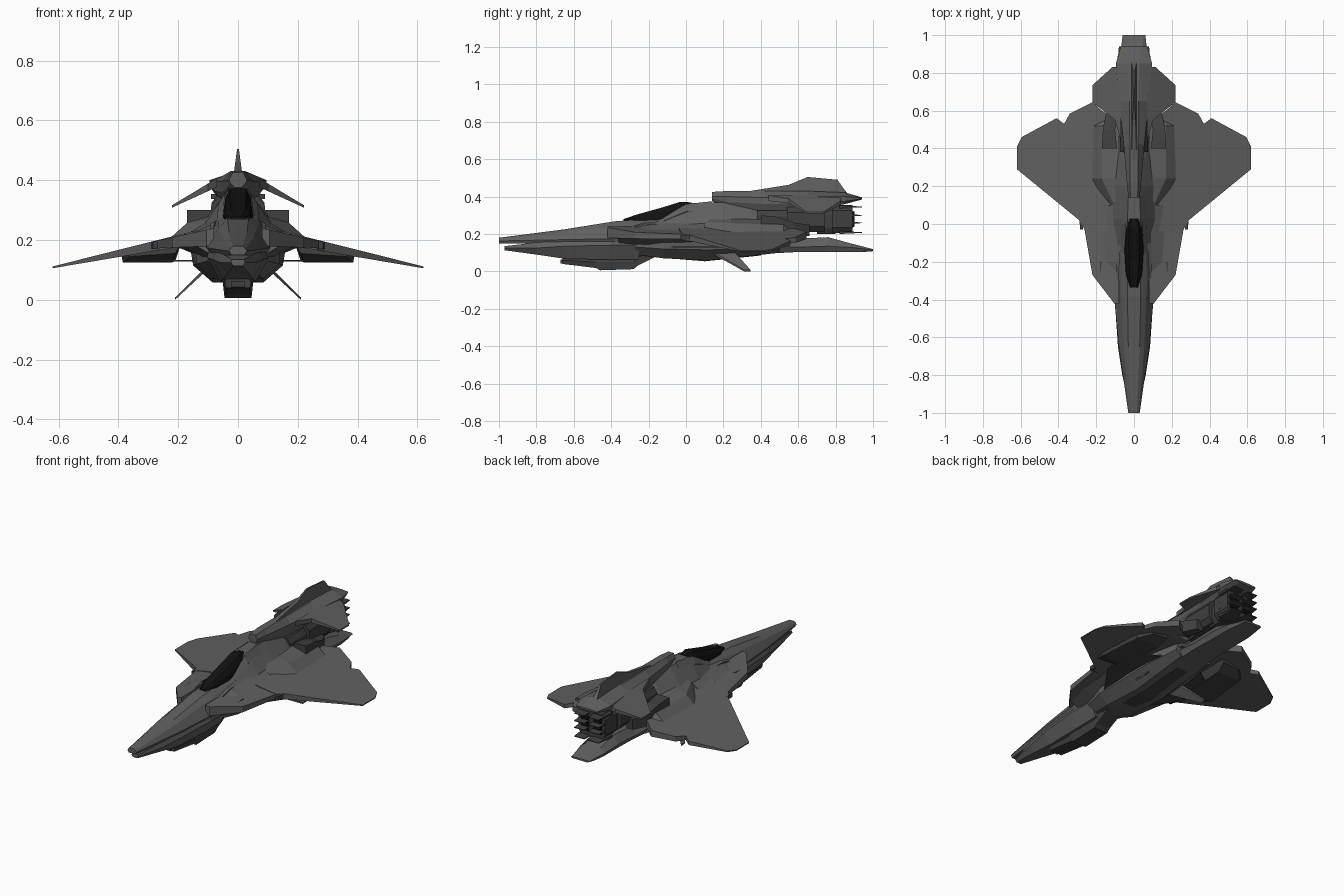
import bpy, bmesh


def material(name, v):
    m = bpy.data.materials.new(name)
    m.diffuse_color = (v, v, v * 1.03, 1)
    return m


HULL = material("hull grey", 0.115)
DARK = material("machinery grey", 0.05)
GLASS = material("black canopy", 0.006)


def finish(name, bm, mat):
    bmesh.ops.recalc_face_normals(bm, faces=bm.faces[:])
    me = bpy.data.meshes.new(name)
    bm.to_mesh(me)
    bm.free()
    me.materials.append(mat)
    ob = bpy.data.objects.new(name, me)
    bpy.context.collection.objects.link(ob)
    return ob


def skin(bm, rings):
    """Bridge equal-sized rings of 3D points and cap both ends."""
    vs = [[bm.verts.new(p) for p in r] for r in rings]
    n = len(vs[0])
    for a, b in zip(vs, vs[1:]):
        for i in range(n):
            j = (i + 1) % n
            bm.faces.new((a[i], a[j], b[j], b[i]))
    bm.faces.new(vs[0])
    bm.faces.new(vs[-1])


def body(name, secs, mat=HULL):
    """Centred loft: each section is y and a half profile (x, z), top to bottom."""
    bm = bmesh.new()
    rings = []
    for y, half in secs:
        full = half + [(-x, z) for x, z in reversed(half) if x > 0]
        rings.append([(x, y, z) for x, z in full])
    skin(bm, rings)
    return finish(name, bm, mat)


def pair(name, secs, mat=HULL):
    """Left and right loft: each section is y and a closed profile (x, z)."""
    bm = bmesh.new()
    for s in (1, -1):
        skin(bm, [[(s * x, y, z) for x, z in prof] for y, prof in secs])
    return finish(name, bm, mat)


def plates(name, outline, z0, slope, t0, t1, mat=HULL):
    """Mirrored sloping plates from an (x, y) outline, tapering in thickness."""
    bm = bmesh.new()
    xa, xb = min(p[0] for p in outline), max(p[0] for p in outline)
    for s in (1, -1):
        rings = []
        for k in (0.5, -0.5):
            rings.append([(s * x, y, z0 + slope * (x - xa)
                           + k * (t0 + (t1 - t0) * (x - xa) / (xb - xa)))
                          for x, y in outline])
        skin(bm, rings)
    return finish(name, bm, mat)


def rect(x0, x1, z0, z1):
    return [(x0, z1), (x1, z1), (x1, z0), (x0, z0)]


# upper fuselage and nose
body("upper_fuselage", [
    (-1.0, [(0.015, .18), (0.025, .172), (0.03, .163), (0.022, .15)]),
    (-0.65, [(0.03, .225), (0.055, .21), (0.08, .17), (0.07, .145)]),
    (-0.38, [(0.035, .268), (0.065, .24), (0.106, .175), (0.09, .15)]),
    (-0.15, [(0.036, .285), (0.065, .265), (0.115, .205), (0.11, .15)]),
    (0.03, [(0.034, .365), (0.06, .33), (0.11, .255), (0.12, .15)]),
    (0.2, [(0.03, .37), (0.06, .33), (0.11, .27), (0.12, .15)]),
    (0.35, [(0.03, .34), (0.06, .31), (0.10, .26), (0.11, .15)]),
    (0.52, [(0.03, .29), (0.06, .27), (0.09, .23), (0.10, .15)])])

# lower jaw under the nose
body("lower_jaw", [
    (-0.97, [(0.02, .135), (0.024, .125), (0.015, .113)]),
    (-0.8, [(0.055, .155), (0.062, .125), (0.035, .09)]),
    (-0.65, [(0.075, .16), (0.085, .135), (0.05, .068)]),
    (-0.4, [(0.09, .17), (0.102, .14), (0.06, .062)]),
    (-0.25, [(0.10, .17), (0.10, .14), (0.06, .065)])])

# gun pod below the jaw, with a muzzle in front
body("gun_pod", [
    (-0.66, [(0.035, .075), (0.045, .06), (0.04, .04)]),
    (-0.48, [(0.04, .075), (0.05, .05), (0.042, .018)]),
    (-0.46, [(0.04, .075), (0.05, .05), (0.045, .006)]),
    (-0.28, [(0.04, .075), (0.05, .05), (0.045, .012)]),
    (-0.26, [(0.04, .10), (0.05, .075), (0.045, .03)]),
    (-0.16, [(0.04, .12), (0.05, .11), (0.045, .08)])], DARK)
body("gun_muzzle", [(-0.67, [(0.022, .063), (0.022, .042)]),
                    (-0.5, [(0.022, .063), (0.022, .03)])], DARK)

# canopy
body("canopy", [
    (-0.335, [(0.012, .279), (0.02, .275), (0.022, .262)]),
    (-0.27, [(0.024, .302), (0.04, .285), (0.044, .262)]),
    (-0.12, [(0.028, .344), (0.044, .315), (0.052, .275)]),
    (-0.03, [(0.026, .372), (0.042, .345), (0.046, .315)]),
    (0.03, [(0.016, .369), (0.024, .355), (0.028, .34)])], GLASS)
pair("canopy_rear_frame", [
    (-0.12, [(0.052, .285), (0.07, .27), (0.06, .25)]),
    (0.0, [(0.042, .36), (0.066, .32), (0.05, .30)]),
    (0.14, [(0.03, .375), (0.06, .33), (0.04, .30)])])

# belly
body("belly", [
    (-0.27, [(0.10, .17), (0.10, .13), (0.06, .09)]),
    (-0.12, [(0.14, .175), (0.14, .12), (0.085, .07)]),
    (0.12, [(0.16, .175), (0.15, .115), (0.085, .058)]),
    (0.28, [(0.15, .175), (0.15, .12), (0.085, .075)]),
    (0.5, [(0.11, .17), (0.12, .13), (0.085, .10)])])
body("belly_keel", [
    (-0.15, [(0.03, .10), (0.035, .075)]),
    (0.1, [(0.04, .10), (0.045, .054)]),
    (0.4, [(0.03, .12), (0.035, .085)])], DARK)

# flat lower tail
body("lower_tail", [
    (0.35, [(0.08, .16), (0.11, .14), (0.08, .09)]),
    (0.6, [(0.06, .175), (0.09, .13), (0.075, .104)]),
    (0.76, [(0.055, .183), (0.086, .135), (0.07, .104)]),
    (0.88, [(0.05, .15), (0.082, .128), (0.07, .104)]),
    (0.95, [(0.045, .132), (0.066, .12), (0.06, .104)]),
    (1.0, [(0.05, .119), (0.06, .114), (0.05, .108)])])

# forward strakes, main wings, wing root edge
plates("strake", [(0.08, -.42), (0.105, -.42), (0.22, -.27), (0.262, -.03),
                  (0.285, .02), (0.285, .2), (0.08, .2)], .21, -.13, .06, .022)
plates("wing", [(0.08, -.05), (0.265, -.02), (0.29, .02), (0.62, .29), (0.62, .41),
                (0.595, .46), (0.41, .56), (0.37, .53), (0.34, .585),
                (0.22, .645), (0.17, .6), (0.08, .54)], .222, -.21, .05, .006)
pair("wing_root_edge", [(-0.03, rect(.27, .285, .17, .195)),
                        (0.03, rect(.27, .29, .17, .195))], DARK)

# shoulder humps on the wing roots
pair("shoulder", [
    (-0.08, [(0.08, .235), (0.10, .225), (0.12, .205), (0.08, .19)]),
    (0.10, [(0.08, .285), (0.105, .265), (0.14, .205), (0.08, .19)]),
    (0.24, [(0.08, .285), (0.17, .258), (0.245, .19), (0.08, .18)]),
    (0.52, [(0.08, .272), (0.17, .25), (0.24, .19), (0.08, .17)]),
    (0.55, [(0.08, .25), (0.15, .23), (0.20, .19), (0.08, .17)])])

# side intakes, cheek blades and small probes
pair("side_intake", [
    (-0.36, [(0.09, .215), (0.135, .20), (0.14, .18), (0.09, .15)]),
    (-0.2, [(0.09, .25), (0.16, .22), (0.18, .175), (0.09, .13)]),
    (0.1, [(0.09, .27), (0.17, .22), (0.20, .175), (0.09, .13)])])
pair("cheek_blade", [
    (-0.42, [(0.085, .205), (0.095, .20), (0.09, .19)]),
    (-0.22, [(0.078, .262), (0.092, .255), (0.09, .20)]),
    (-0.1, [(0.07, .27), (0.09, .25), (0.09, .20)])])
pair("probe", [(-0.32, rect(.168, .178, .182, .216)),
               (-0.2, rect(.165, .181, .18, .22))], DARK)

# underwing pods and ventral fins
pair("underwing_pod", [
    (0.13, [(0.19, .19), (0.37, .155), (0.36, .145), (0.21, .155)]),
    (0.2, [(0.19, .19), (0.39, .150), (0.385, .125), (0.27, .115), (0.21, .14)][:3]
     + [(0.22, .125)]),
    (0.46, [(0.19, .19), (0.37, .150), (0.36, .128), (0.21, .13)]),
    (0.52, [(0.19, .19), (0.31, .163), (0.30, .15), (0.20, .16)])], DARK)
plates("ventral_fin", [(0.09, .11), (0.09, .24), (0.21, .345), (0.21, .31)],
       .119, -.955, .014, .008)
plates("lower_side_plate", [(0.13, -.1), (0.27, .1), (0.27, .3), (0.13, .4)],
       .131, 0, .006, .005, DARK)

# raised tail boom
body("tail_boom", [
    (0.14, [(0.018, .425), (0.03, .40), (0.026, .39), (0.01, .375)]),
    (0.22, [(0.022, .43), (0.038, .40), (0.036, .37), (0.02, .335)]),
    (0.42, [(0.022, .43), (0.055, .395), (0.056, .36), (0.04, .322)]),
    (0.65, [(0.025, .43), (0.078, .40), (0.08, .365), (0.06, .33)]),
    (0.85, [(0.03, .422), (0.096, .40), (0.092, .375), (0.07, .36)]),
    (0.94, [(0.03, .396), (0.07, .392), (0.07, .388), (0.04, .384)])])

# upright fin, thin at the top
bm = bmesh.new()
prof = [(0.28, .42), (0.55, .463), (0.65, .505), (0.81, .49), (0.845, .44), (0.87, .41)]
skin(bm, [[(s * (0.003 + 0.012 * (0.505 - z) / 0.09), y, z) for y, z in prof]
          for s in (1, -1)])
finish("tail_fin", bm, HULL)

# drooping tailplanes
plates("tailplane", [(0.07, .44), (0.10, .55), (0.22, .645), (0.22, .735),
                     (0.115, .83), (0.07, .83)], .392, -.53, .03, .008)

# engine block in steps, then nozzles and vanes
for i, (y0, y1, w, z0, z1) in enumerate([(.38, .58, .075, .2, .325),
                                         (.54, .74, .09, .21, .345),
                                         (.70, .80, .07, .2, .335),
                                         (.78, .89, .088, .205, .355)]):
    body("engine_block_%d" % (i + 1), [
        (y, [(w * .75, z1), (w, z1 - .03), (w, z0 + .03), (w * .75, z0)])
        for y in (y0, y1)], DARK)
pair("nozzle_core", [(0.87, rect(.012, .075, .225, .335)),
                     (0.9, rect(.02, .065, .24, .32))], GLASS)
for i, z in enumerate((.208, .26, .30, .345)):
    pair("nozzle_vane_%d" % (i + 1), [(0.82, rect(.01, .09, z - .008, z + .008)),
                                      (0.94, rect(.015, .08, z - .002, z + .002))], DARK)

# side struts joining wing and engine
pair("engine_strut", [
    (0.4, rect(.09, .17, .2, .30)),
    (0.5, rect(.10, .165, .2, .29)),
    (0.58, rect(.085, .15, .19, .26)),
    (0.66, rect(.07, .11, .19, .25))], DARK)
